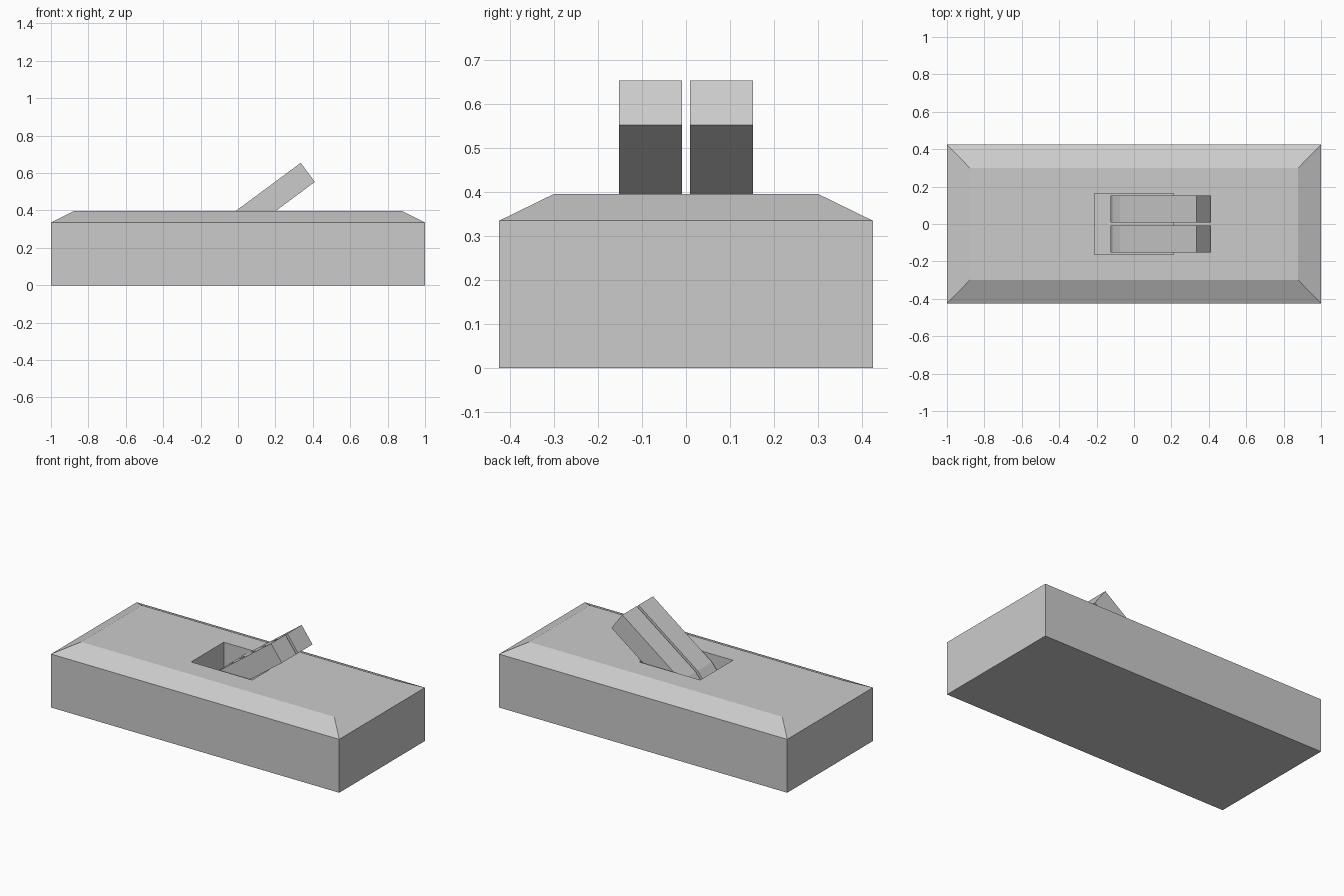
import bpy, bmesh
from math import cos, sin, radians

if "Cube" in bpy.data.objects:
    bpy.data.objects.remove(bpy.data.objects["Cube"])


def make_object(name, bm):
    bmesh.ops.recalc_face_normals(bm, faces=bm.faces)
    mesh = bpy.data.meshes.new(name)
    bm.to_mesh(mesh)
    bm.free()
    obj = bpy.data.objects.new(name, mesh)
    bpy.context.collection.objects.link(obj)
    return obj


def loft(name, rings):
    """Skin a stack of equal-length rings and cap both ends."""
    bm = bmesh.new()
    loops = [[bm.verts.new(p) for p in ring] for ring in rings]
    for a, b in zip(loops, loops[1:]):
        for i in range(len(a)):
            j = (i + 1) % len(a)
            bm.faces.new((a[i], a[j], b[j], b[i]))
    bm.faces.new(loops[0])
    bm.faces.new(loops[-1])
    return make_object(name, bm)


def rect(x, y, z):
    return [(-x, -y, z), (x, -y, z), (x, y, z), (-x, y, z)]


# Housing: box with sloped shoulders and a recessed slot in the top
loft("housing", [
    rect(1.0, 0.425, 0.0),
    rect(1.0, 0.425, 0.335),
    rect(0.878, 0.30, 0.396),
    rect(0.212, 0.162, 0.396),
    rect(0.212, 0.162, 0.10),
])

# Lever profile: tilted bar with a rounded pivot end inside the slot
tilt, thick = 36.5, 0.127
pivot = (0.001, 0.249)
length = 0.51
d = (cos(radians(tilt)), sin(radians(tilt)))
profile = [(pivot[0] + thick * cos(radians(tilt + 90 + a)),
            pivot[1] + thick * sin(radians(tilt + 90 + a))) for a in (0, 30, 60, 90)]
profile += [(pivot[0] + length * d[0], pivot[1] + length * d[1]),
            (pivot[0] + length * d[0] - thick * d[1],
             pivot[1] + length * d[1] + thick * d[0])]

# Two levers side by side
for side, y0, y1 in (("front", -0.152, -0.009), ("back", 0.009, 0.152)):
    loft(side + "_lever", [[(x, y, z) for x, z in profile] for y in (y0, y1)])
